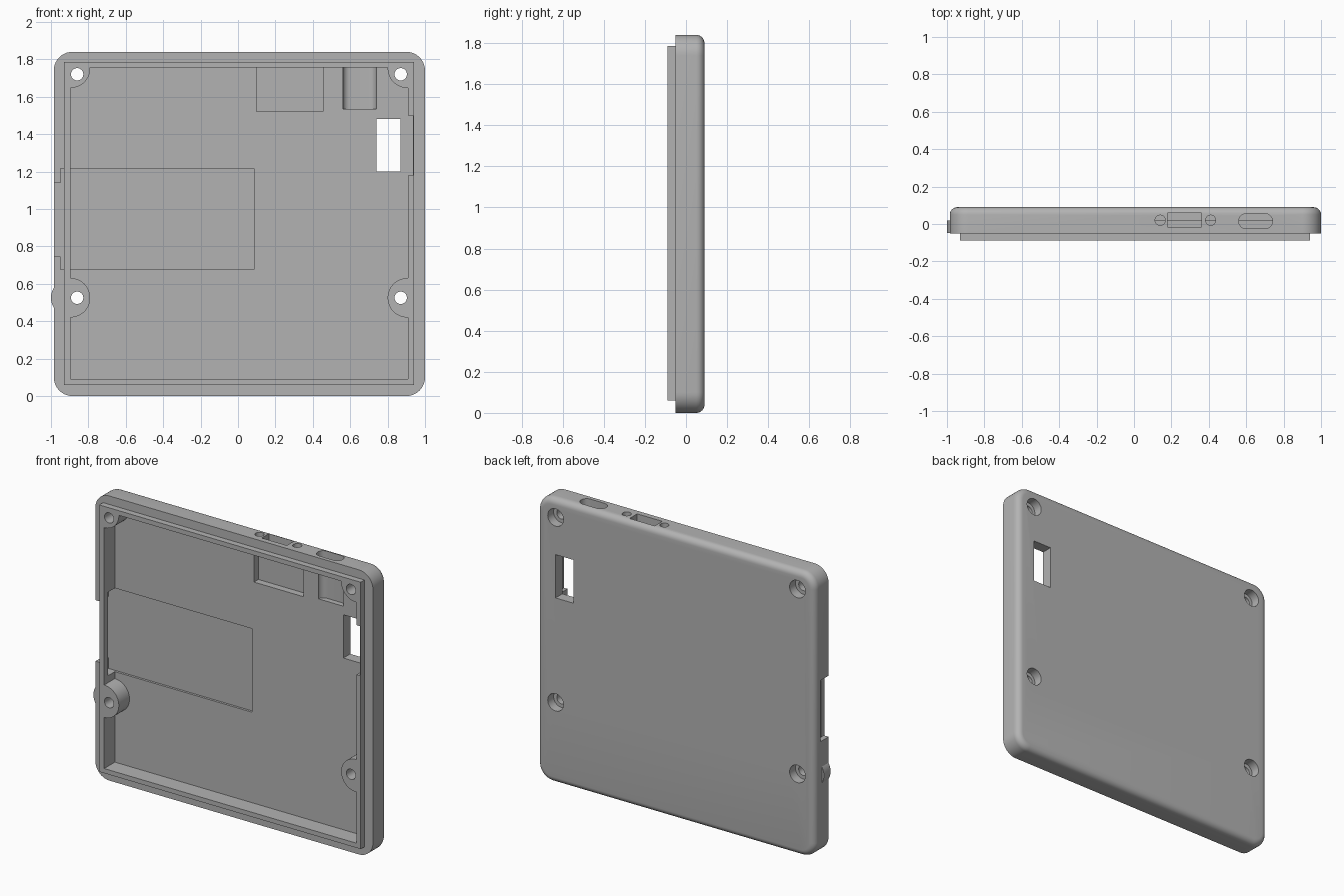
import bpy
import bmesh
from math import pi
from mathutils import Matrix, Vector

cube = bpy.data.objects.get("Cube")
if cube:
    bpy.data.objects.remove(cube, do_unlink=True)

FRONT, RIM, FLOOR, BACK = -0.089, -0.05, 0.02, 0.09   # depth levels along y

grey = bpy.data.materials.new("plain_grey")
grey.use_nodes = True
colour = (0.45, 0.45, 0.45, 1)
grey.diffuse_color = colour
grey.node_tree.nodes["Principled BSDF"].inputs["Base Color"].default_value = colour


def finish(bm, name):
    bmesh.ops.recalc_face_normals(bm, faces=bm.faces)
    mesh = bpy.data.meshes.new(name)
    bm.to_mesh(mesh)
    bm.free()
    mesh.materials.append(grey)
    ob = bpy.data.objects.new(name, mesh)
    bpy.context.collection.objects.link(ob)
    return ob


def box_mesh(x, y, z):
    bm = bmesh.new()
    bmesh.ops.create_cube(bm, size=1)
    size = Vector((x[1] - x[0], y[1] - y[0], z[1] - z[0]))
    mid = Vector((sum(x), sum(y), sum(z))) / 2
    bmesh.ops.transform(bm, matrix=Matrix.Translation(mid) @ Matrix.Diagonal(size).to_4x4(), verts=bm.verts)
    return bm


def box(name, x, y, z):
    return finish(box_mesh(x, y, z), name)


def cylinder(name, radius, centre, length, axis="Y"):
    bm = bmesh.new()
    turn = Matrix.Rotation(pi / 2, 4, "X") if axis == "Y" else Matrix()
    bmesh.ops.create_cone(bm, cap_ends=True, segments=48, radius1=radius, radius2=radius,
                          depth=length, matrix=Matrix.Translation(centre) @ turn)
    return finish(bm, name)


def edges_along(bm, axis):
    return [e for e in bm.edges
            if abs((e.verts[0].co - e.verts[1].co).normalized()[axis]) > 0.99]


def combine(target, other, operation="DIFFERENCE"):
    mod = target.modifiers.new("combine", "BOOLEAN")
    mod.operation, mod.solver, mod.object = operation, "EXACT", other
    bpy.context.view_layer.objects.active = target
    bpy.ops.object.modifier_apply(modifier=mod.name)
    bpy.data.objects.remove(other, do_unlink=True)


# Outer shell: rounded corners, then a rounded back rim
bm = box_mesh((-0.985, 1.0), (RIM, BACK), (0, 1.84))
bmesh.ops.bevel(bm, geom=edges_along(bm, 1), offset=0.1, segments=10, affect="EDGES", profile=0.5)
rim = [e for e in bm.edges if all(v.co.y > BACK - 0.001 for v in e.verts)]
bmesh.ops.bevel(bm, geom=rim, offset=0.04, segments=6, affect="EDGES", profile=0.5)
case = finish(bm, "case_half")

# Raised locating lip and the bulge beside the left-hand boss
combine(case, box("lip", (-0.93, 0.94), (FRONT, 0), (0.06, 1.785)), "UNION")

# Cavity with corner and side bosses left standing
cavity = box("cavity", (-0.895, 0.91), (-0.2, FLOOR), (0.09, 1.755))
for x in (-0.895, 0.905):
    for z in (0.525, 1.752):
        combine(cavity, cylinder("boss", 0.105, (x, 0, z), 0.6))
combine(case, cavity)
combine(case, cylinder("bulge", 0.1, (-0.9, (RIM + FLOOR) / 2, 0.525), FLOOR - RIM - 0.002), "UNION")

# Screw holes with counterbores in the back
for x in (-0.86, 0.87):
    for z in (0.525, 1.72):
        combine(case, cylinder("screw_hole", 0.033, (x, 0, z), 0.6))
        combine(case, cylinder("counterbore", 0.056, (x, 0.13, z), 0.2))

# Shallow tray, side opening below the lip, connector pocket, window, lip notch
for name, x, y, z in (
        ("tray", (-0.95, 0.085), (RIM - 0.001, 0.035), (0.675, 1.215)),
        ("side_opening", (-1.1, -0.9), (RIM - 0.001, 0.035), (0.745, 1.14)),
        ("connector_pocket", (0.1, 0.455), (-0.03, 0.065), (1.52, 1.7549)),
        ("connector_slot", (0.18, 0.36), (-0.015, 0.06), (1.7, 2)),
        ("window", (0.74, 0.87), (-0.01, 0.2), (1.2, 1.48)),
        ("lip_notch", (0.88, 0.935), (-0.2, FLOOR - 0.0005), (1.18, 1.5))):
    combine(case, box(name, x, y, z))

# Rounded port trough running through the top wall, and two round holes
port = box_mesh((0.56, 0.74), (-0.025, 0.055), (1.535, 2))
bmesh.ops.bevel(port, geom=edges_along(port, 2), offset=0.0395, segments=8, affect="EDGES", profile=0.5)
combine(case, finish(port, "port_trough"))
for x in (0.14, 0.41):
    combine(case, cylinder("connector_screw", 0.027, (x, FLOOR, 1.85), 0.3, "Z"))

bpy.ops.object.select_all(action="DESELECT")
case.select_set(True)
bpy.context.view_layer.objects.active = case
bpy.ops.object.shade_smooth_by_angle(angle=pi / 6)
